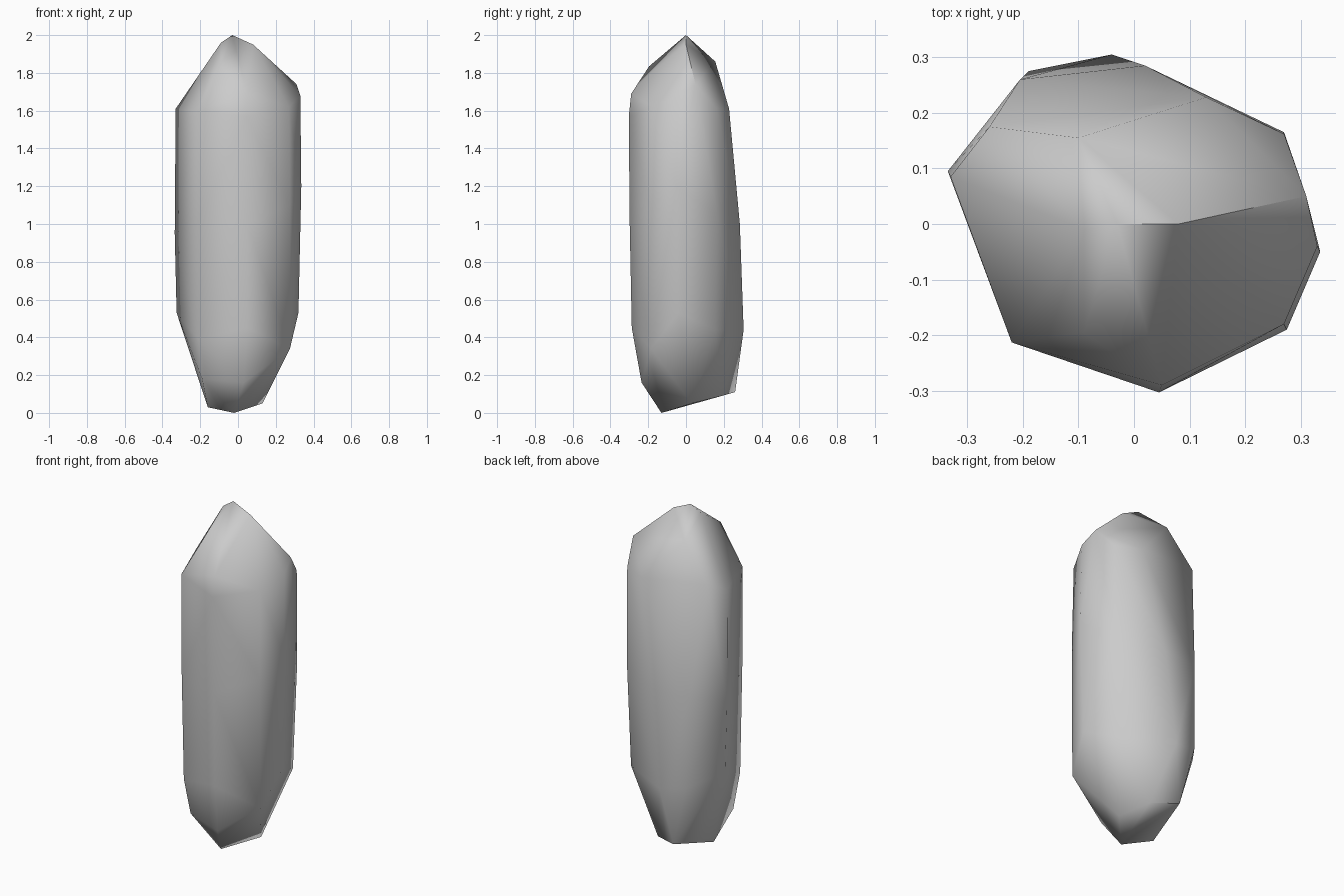
import bpy, bmesh, math

# Corner rings of the faceted crystal, bottom to top
base_cut = [(-0.02, -0.13, 0), (-0.16, -0.03, 0.03), (0.13, 0.03, 0.05),
            (0.05, 0.19, 0.09), (-0.10, 0.26, 0.11)]
base_bevel = [(0.03, -0.235, 0.16), (-0.19, -0.17, 0.18), (0.275, -0.185, 0.34)]
lower_ring = [(-0.325, 0.10, 0.53), (-0.19, 0.275, 0.47), (-0.04, 0.305, 0.44),
              (0.25, 0.155, 0.44), (0.32, -0.04, 0.53), (0.05, -0.287, 0.45),
              (-0.21, -0.205, 0.39)]
middle_ring = [(-0.335, 0.095, 0.95), (-0.205, 0.26, 1.0), (0.02, 0.285, 1.0),
               (0.27, 0.165, 1.05), (0.335, -0.05, 1.2), (0.275, -0.19, 1.1),
               (0.05, -0.298, 1.0), (-0.218, -0.213, 1.0)]
upper_ring = [(-0.33, 0.085, 1.61), (-0.26, 0.175, 1.65), (0.13, 0.228, 1.61),
              (0.27, 0.162, 1.61), (0.33, -0.04, 1.68), (0.27, -0.18, 1.62),
              (0.045, -0.303, 1.57), (0.05, -0.29, 1.69), (-0.22, -0.213, 1.6)]
crown = [(-0.09, -0.195, 1.835), (-0.10, 0.155, 1.86), (0.31, 0.05, 1.74),
         (-0.09, -0.01, 1.96), (0.08, 0.0, 1.95), (-0.03, 0, 2.0)]

# Crystal shard: hull skin over the rings
bm = bmesh.new()
for p in base_cut + base_bevel + lower_ring + middle_ring + upper_ring + crown:
    bm.verts.new(p)
hull = bmesh.ops.convex_hull(bm, input=bm.verts[:])
loose = [v for v in bm.verts if not v.link_faces]
bmesh.ops.delete(bm, geom=loose, context='VERTS')
bmesh.ops.recalc_face_normals(bm, faces=bm.faces[:])
mesh = bpy.data.meshes.new("crystal_shard")
bm.to_mesh(mesh)
bm.free()
shard = bpy.data.objects.new("crystal_shard", mesh)
bpy.context.collection.objects.link(shard)

# Soft shading with only the hard breaks left sharp
bpy.context.view_layer.objects.active = shard
shard.select_set(True)
bpy.ops.object.shade_smooth_by_angle(angle=math.radians(62))
